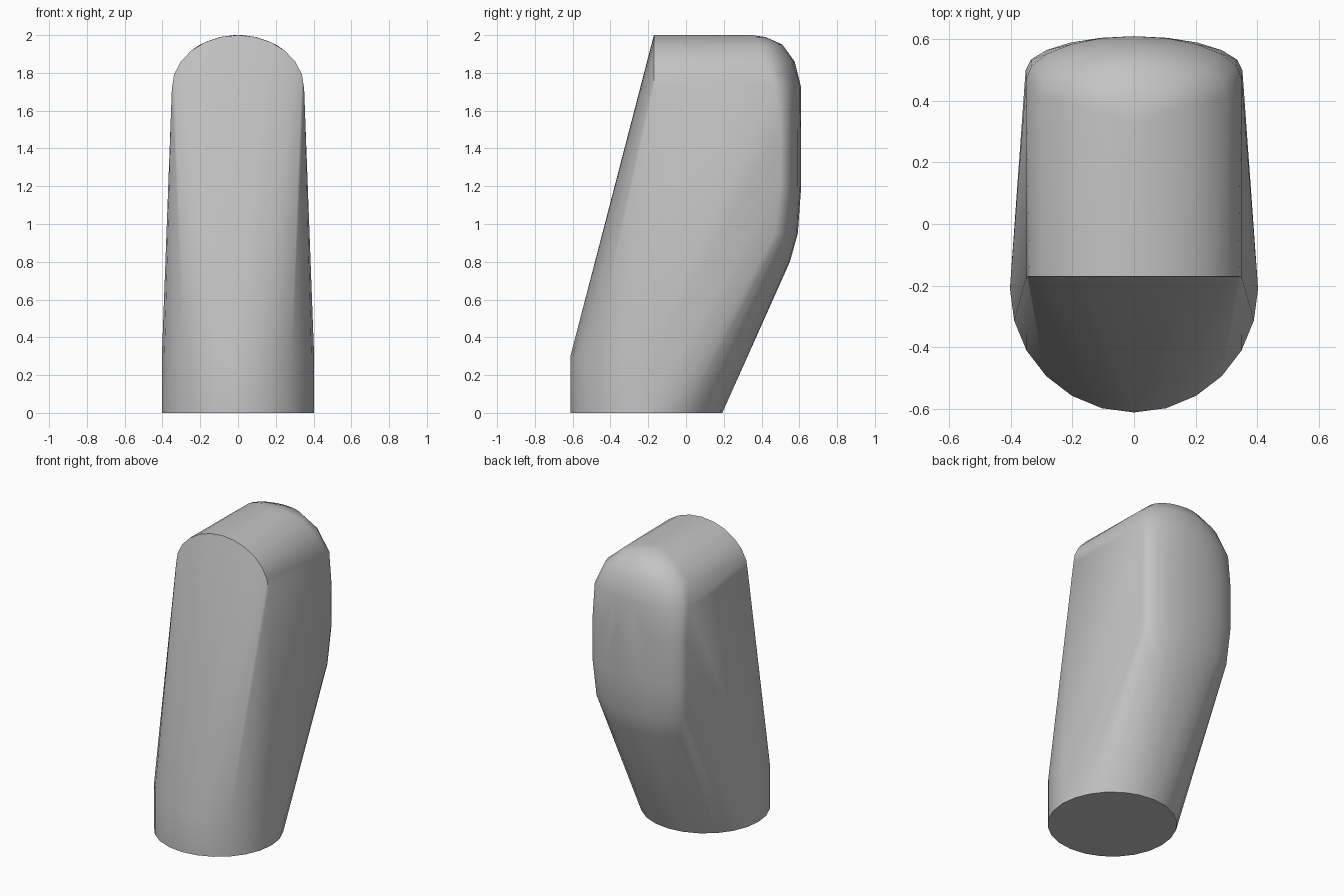
import bpy, bmesh
from math import sin, cos, pi, radians

cube = bpy.data.objects.get("Cube")
if cube:
    bpy.data.objects.remove(cube, do_unlink=True)

grey = bpy.data.materials.new("plain grey")
grey.use_nodes = True
colour = (0.55, 0.55, 0.55, 1)
grey.diffuse_color = colour
grey.node_tree.nodes["Principled BSDF"].inputs["Base Color"].default_value = colour


def arc(steps):
    """Unit half circle from +x over the top to -x."""
    return [(cos(pi * i / steps), sin(pi * i / steps)) for i in range(steps + 1)]


points = []

# Short round foot
for z in (0, 0.3):
    for i in range(24):
        a = 2 * pi * i / 24
        points.append((0.403 * cos(a), -0.21 + 0.402 * sin(a), z))

# Arched front edge of the head
points += [(0.35 * c, -0.17, 1.72 + 0.28 * s) for c, s in arc(12)]

# Rounded back: height, half width, y at the sides, y in the middle
back_sections = [
    (0.80, 0.30, 0.43, 0.55),
    (0.95, 0.34, 0.47, 0.592),
    (1.20, 0.352, 0.50, 0.61),
    (1.50, 0.352, 0.50, 0.61),
    (1.72, 0.35, 0.47, 0.61),
    (1.86, 0.303, 0.41, 0.575),
    (1.95, 0.20, 0.39, 0.51),
    (1.99, 0.094, 0.36, 0.42),
    (2.00, 0.02, 0.32, 0.35),
]
for z, width, side_y, mid_y in back_sections:
    points += [(width * c, side_y + (mid_y - side_y) * s, z) for c, s in arc(10)]

# Wrap one convex skin round all the sections
bm = bmesh.new()
for p in points:
    bm.verts.new(p)
hull = bmesh.ops.convex_hull(bm, input=bm.verts[:])
loose = {v for v in hull["geom_interior"] + hull["geom_unused"]
         if isinstance(v, bmesh.types.BMVert)}
bmesh.ops.delete(bm, geom=list(loose), context="VERTS")
bmesh.ops.dissolve_limit(bm, angle_limit=radians(0.5),
                         verts=bm.verts[:], edges=bm.edges[:])
bmesh.ops.recalc_face_normals(bm, faces=bm.faces[:])

mesh = bpy.data.meshes.new("rounded_body")
bm.to_mesh(mesh)
bm.free()
mesh.materials.append(grey)
body = bpy.data.objects.new("rounded_body", mesh)
bpy.context.collection.objects.link(body)

# Smooth sides, crisp foot and front arch
bpy.ops.object.select_all(action="DESELECT")
body.select_set(True)
bpy.context.view_layer.objects.active = body
bpy.ops.object.shade_smooth_by_angle(angle=radians(40))
